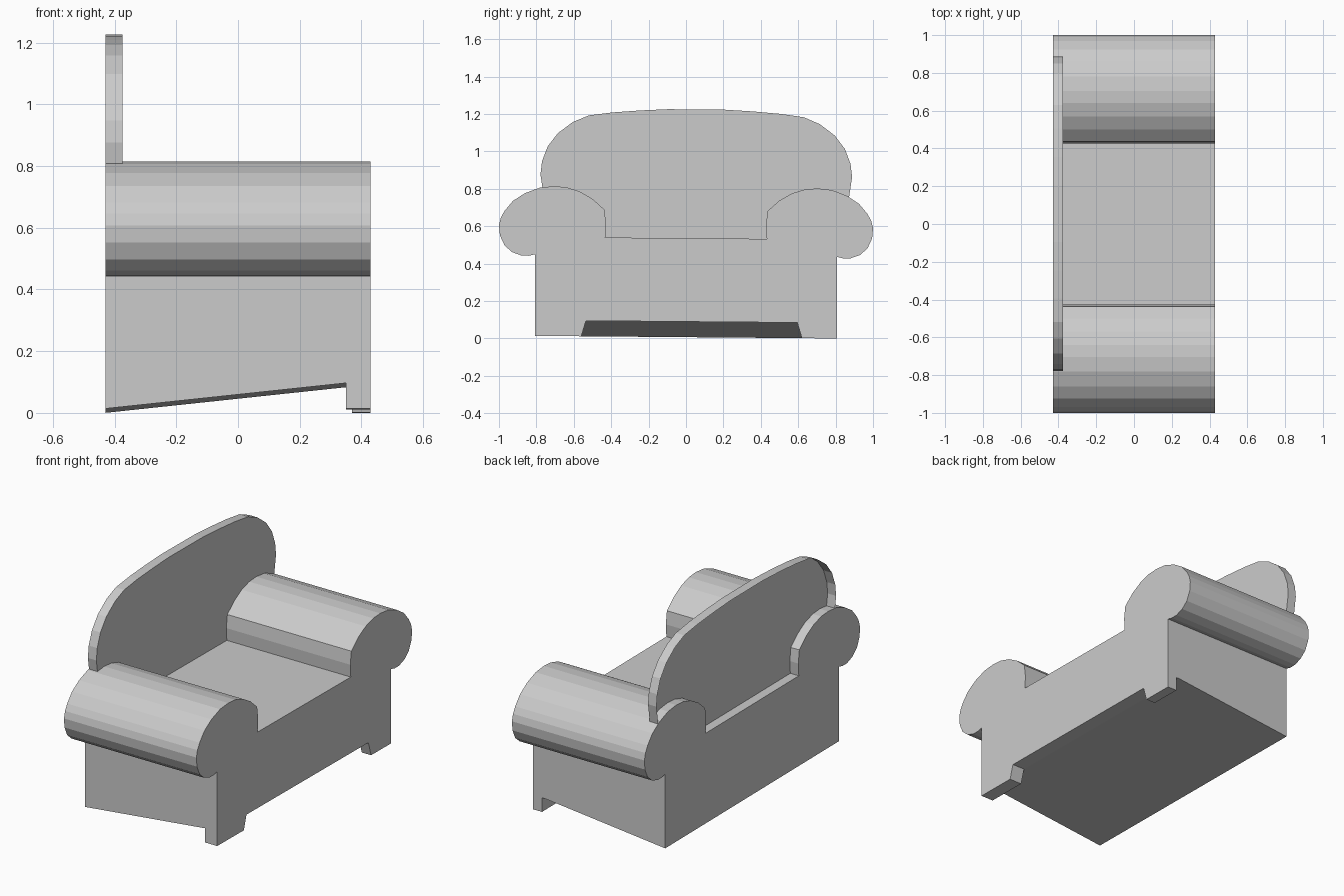
import bpy
import bmesh

cube = bpy.data.objects.get("Cube")
if cube:
    bpy.data.objects.remove(cube, do_unlink=True)

BACK, FRONT, STEP = -0.43, 0.43, 0.35
BASE, NOTCH = 0.007, 0.09

fabric = bpy.data.materials.new("light grey")
fabric.use_nodes = True
grey = (0.6, 0.6, 0.6, 1)
fabric.diffuse_color = grey
fabric.node_tree.nodes["Principled BSDF"].inputs["Base Color"].default_value = grey


def tilt(y, z):
    """The whole seat leans slightly toward +y."""
    return z - 0.0085 * y


def mirrored(half, centre=0.0):
    """Close a half outline by reflecting it across the given centre."""
    right = [(centre + y, z) for y, z in half]
    left = [(centre - y, z) for y, z in reversed(half)]
    return right + left


def loft(name, sections, cap_back=True):
    """Skin matching (x, outline) sections, running from back to front."""
    bm = bmesh.new()
    rings = [[bm.verts.new((x, y, tilt(y, z))) for y, z in outline]
             for x, outline in sections]
    for a, b in zip(rings, rings[1:]):
        for i in range(len(a)):
            j = (i + 1) % len(a)
            bm.faces.new((a[i], a[j], b[j], b[i]))
    bm.faces.new(rings[-1])
    if cap_back:
        bm.faces.new(rings[0])
    bmesh.ops.recalc_face_normals(bm, faces=bm.faces)
    mesh = bpy.data.meshes.new(name)
    bm.to_mesh(mesh)
    bm.free()
    mesh.materials.append(fabric)
    obj = bpy.data.objects.new(name, mesh)
    bpy.context.scene.collection.objects.link(obj)
    return obj


# Body with rolled arms, its underside sloping down toward the back
arm = [(0.432, 0.536), (0.427, 0.61), (0.437, 0.686), (0.5, 0.742),
       (0.57, 0.782), (0.64, 0.803), (0.705, 0.808), (0.78, 0.8),
       (0.86, 0.77), (0.925, 0.728), (0.97, 0.674), (0.99, 0.638),
       (1, 0.598), (0.995, 0.543), (0.97, 0.489), (0.93, 0.454),
       (0.88, 0.436), (0.84, 0.435), (0.807, 0.443)]


def body_outline(bottom):
    return mirrored(arm + [(0.807, bottom)])


loft("sofa_body", [(BACK, body_outline(BASE)),
                   (STEP, body_outline(NOTCH)),
                   (FRONT, body_outline(NOTCH))])

# Front feet with slanted inner sides
for name, side, inner, x in (("left_foot", 1, 0.61, 0.37),
                             ("right_foot", -1, 0.55, STEP)):
    foot = [(side * 0.807, NOTCH), (side * 0.807, BASE),
            (side * (inner + 0.01), BASE), (side * (inner - 0.015), NOTCH)]
    loft(name, [(x, foot), (FRONT, foot)])

# Thin rounded backrest, a shell open at the rear
rest = [(0, 1.228), (0.15, 1.225), (0.3, 1.217), (0.45, 1.205),
        (0.575, 1.188), (0.66, 1.152), (0.74, 1.092), (0.795, 1.02),
        (0.825, 0.94), (0.833, 0.87), (0.815, 0.75), (0.76, 0.535)]
loft("backrest", [(BACK, mirrored(rest[1:], 0.055)),
                  (-0.375, mirrored(rest[1:], 0.055))], cap_back=False)
